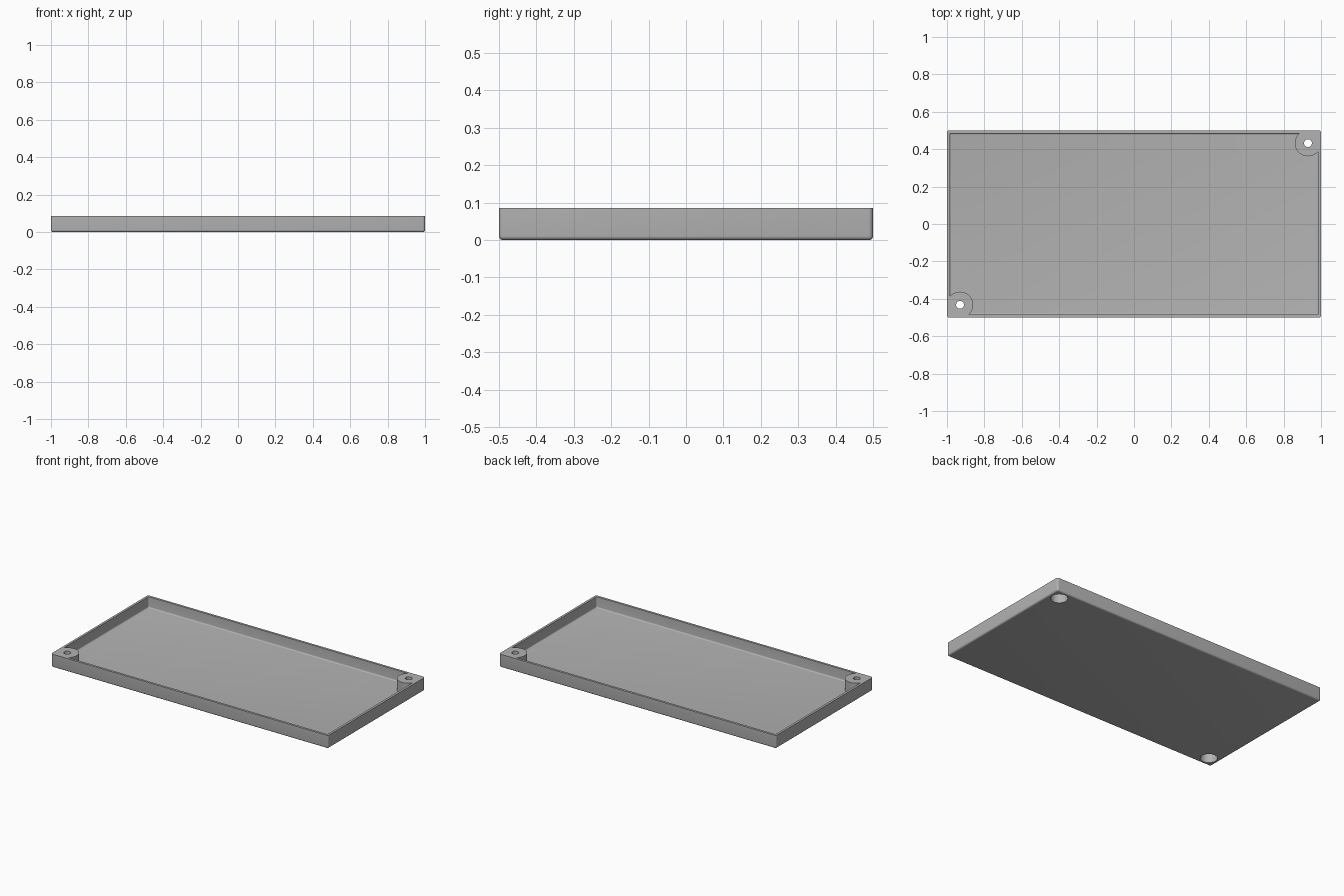
import bpy
import bmesh

LENGTH, WIDTH, HEIGHT = 2.0, 1.0, 0.086
WALL, FLOOR = 0.015, 0.015
BOSS_X, BOSS_Y, BOSS_R = 0.93, 0.432, 0.07

cube = bpy.data.objects.get("Cube")
if cube:
    bpy.data.objects.remove(cube, do_unlink=True)

grey = bpy.data.materials.new("grey plastic")
grey.use_nodes = True
colour = (0.45, 0.45, 0.45, 1)
grey.diffuse_color = colour
grey.node_tree.nodes["Principled BSDF"].inputs["Base Color"].default_value = colour


def make_object(name, bm):
    mesh = bpy.data.meshes.new(name)
    bm.to_mesh(mesh)
    bm.free()
    obj = bpy.data.objects.new(name, mesh)
    bpy.context.collection.objects.link(obj)
    mesh.materials.append(grey)
    return obj


def box(name, low, high, side_round=0, base_round=0):
    """Box between two corners, with rounded uprights and rounded base."""
    bm = bmesh.new()
    bmesh.ops.create_cube(bm, size=1)
    for v in bm.verts:
        v.co = [high[i] if v.co[i] > 0 else low[i] for i in range(3)]
    if side_round:
        uprights = [e for e in bm.edges if abs(e.verts[0].co.z - e.verts[1].co.z) > 0.001]
        bmesh.ops.bevel(bm, geom=uprights, offset=side_round, segments=5,
                        profile=0.5, affect='EDGES')
    if base_round:
        rim = [e for e in bm.edges if all(v.co.z < low[2] + 0.0001 for v in e.verts)]
        bmesh.ops.bevel(bm, geom=rim, offset=base_round, segments=5,
                        profile=0.5, affect='EDGES')
    return make_object(name, bm)


def cylinder(name, x, y, radius, bottom, top):
    bm = bmesh.new()
    bmesh.ops.create_cone(bm, cap_ends=True, segments=48, radius1=radius,
                          radius2=radius, depth=top - bottom)
    bmesh.ops.translate(bm, verts=bm.verts, vec=(x, y, (top + bottom) / 2))
    return make_object(name, bm)


def cut(target, tool):
    """Subtract the tool from the target and discard the tool."""
    mod = target.modifiers.new("cut", 'BOOLEAN')
    mod.operation = 'DIFFERENCE'
    mod.solver = 'EXACT'
    mod.object = tool
    bpy.context.view_layer.objects.active = target
    bpy.ops.object.modifier_apply(modifier=mod.name)
    bpy.data.objects.remove(tool, do_unlink=True)


# Outer block and the hollow to be taken out of it
hx, hy = LENGTH / 2, WIDTH / 2
tray = box("tray", (-hx, -hy, 0), (hx, hy, HEIGHT), 0.012, 0.011)
hollow = box("hollow", (WALL - hx, WALL - hy, FLOOR),
             (hx - WALL, hy - WALL, HEIGHT + 0.1), 0.008, 0.0075)

# Solid screw bosses in two opposite corners
for s in (-1, 1):
    cut(hollow, cylinder("boss", s * BOSS_X, s * BOSS_Y, BOSS_R, -0.1, 0.3))
    xs, ys = sorted((s * BOSS_X, s * 1.1)), sorted((s * BOSS_Y, s * 0.6))
    cut(hollow, box("corner", (xs[0], ys[0], -0.12), (xs[1], ys[1], 0.32)))
cut(tray, hollow)

# Screw holes with a deep counterbore underneath
for s in (-1, 1):
    cut(tray, cylinder("screw_hole", s * BOSS_X, s * BOSS_Y, 0.021, -0.1, 0.3))
    cut(tray, cylinder("counterbore", s * BOSS_X, s * BOSS_Y, 0.05, -0.1, 0.06))

# Smooth fillets, crisp rims
bpy.ops.object.select_all(action='DESELECT')
tray.select_set(True)
bpy.context.view_layer.objects.active = tray
bpy.ops.object.shade_smooth_by_angle(angle=0.6)
